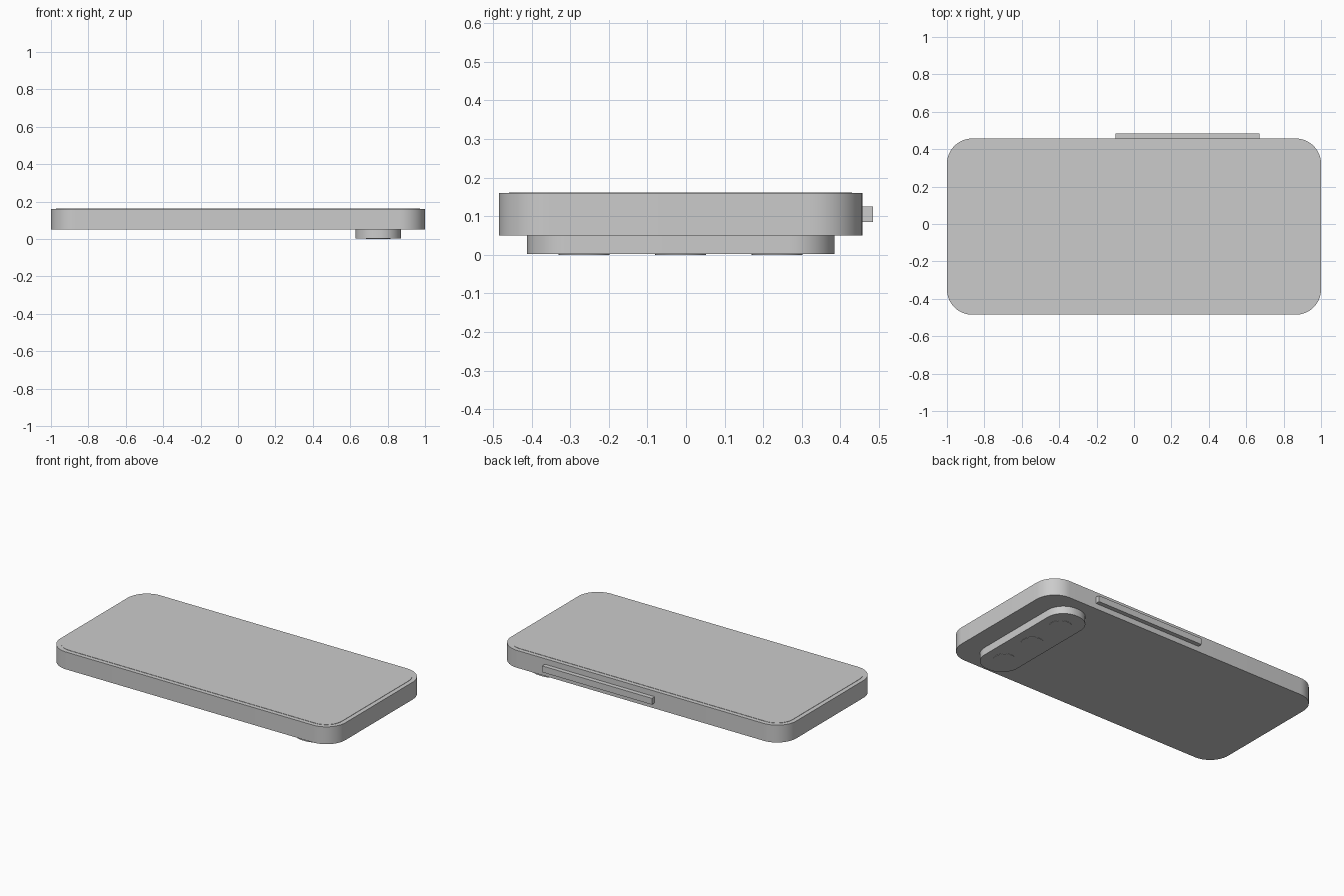
import bpy, bmesh
from math import sin, cos, pi, radians

if "Cube" in bpy.data.objects:
    bpy.data.objects.remove(bpy.data.objects["Cube"], do_unlink=True)

grey = bpy.data.materials.new("plain grey")
grey.use_nodes = True
grey.diffuse_color = (0.6, 0.6, 0.6, 1)
grey.node_tree.nodes["Principled BSDF"].inputs["Base Color"].default_value = grey.diffuse_color


def slab(name, x, y, z, radius=0, steps=12):
    """Upright block over the ranges x, y, z with rounded vertical corners."""
    bm = bmesh.new()
    if radius:
        corners = [(x[1], y[1], 1, 1), (x[0], y[1], -1, 1),
                   (x[0], y[0], -1, -1), (x[1], y[0], 1, -1)]
        outline = []
        for k, (cx, cy, sx, sy) in enumerate(corners):
            for i in range(steps + 1):
                a = (k + i / steps) * pi / 2
                outline.append((cx - sx * radius + radius * cos(a),
                                cy - sy * radius + radius * sin(a)))
    else:
        outline = [(x[0], y[0]), (x[1], y[0]), (x[1], y[1]), (x[0], y[1])]
    base = bm.faces.new([bm.verts.new((px, py, z[0])) for px, py in outline])
    top = bmesh.ops.extrude_face_region(bm, geom=[base], use_keep_orig=True)
    verts = [v for v in top["geom"] if isinstance(v, bmesh.types.BMVert)]
    bmesh.ops.translate(bm, verts=verts, vec=(0, 0, z[1] - z[0]))
    bmesh.ops.remove_doubles(bm, verts=bm.verts, dist=1e-5)
    bmesh.ops.recalc_face_normals(bm, faces=bm.faces)
    mesh = bpy.data.meshes.new(name)
    bm.to_mesh(mesh)
    bm.free()
    return finish(bpy.data.objects.new(name, mesh))


def finish(obj):
    """Link the part, colour it and smooth its rounded sides."""
    if not obj.users_collection:
        bpy.context.collection.objects.link(obj)
    obj.data.materials.append(grey)
    bpy.ops.object.select_all(action='DESELECT')
    obj.select_set(True)
    bpy.context.view_layer.objects.active = obj
    bpy.ops.object.shade_smooth_by_angle(angle=radians(30))
    return obj


# Main body and the thin screen on top
slab("body", (-1, 1), (-0.485, 0.457), (0.05, 0.16), 0.135)
slab("screen", (-0.973, 0.973), (-0.458, 0.43), (0.159, 0.162), 0.11)

# Camera housing underneath, with three flat lenses
slab("camera_housing", (0.627, 0.872), (-0.412, 0.385), (0.002, 0.052), 0.115)
for i in range(3):
    bpy.ops.mesh.primitive_cylinder_add(vertices=32, radius=0.066, depth=0.004,
                                        location=(0.75, -0.264 + i * 0.25, 0.002))
    lens = bpy.context.object
    lens.name = f"lens_{i + 1}"
    finish(lens)

# Long button on the rear edge
slab("side_button", (-0.10, 0.67), (0.45, 0.485), (0.085, 0.125))
